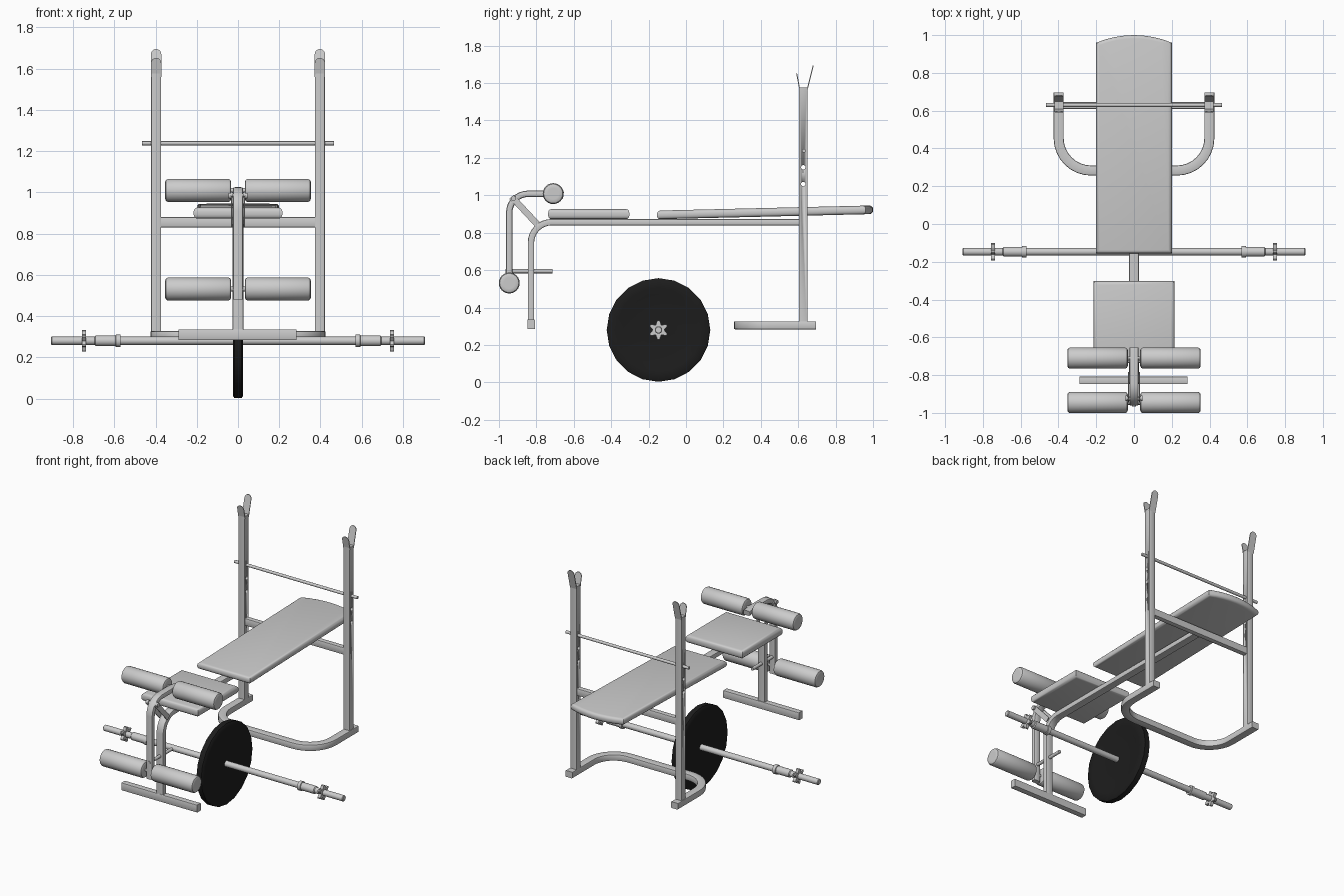
import bpy, bmesh
from math import sin, cos, pi
from mathutils import Vector as V

if "Cube" in bpy.data.objects:
    bpy.data.objects.remove(bpy.data.objects["Cube"])


def finish(name, bm, color=None):
    bmesh.ops.recalc_face_normals(bm, faces=bm.faces)
    me = bpy.data.meshes.new(name)
    bm.to_mesh(me)
    bm.free()
    ob = bpy.data.objects.new(name, me)
    bpy.context.collection.objects.link(ob)
    bpy.ops.object.select_all(action='DESELECT')
    bpy.context.view_layer.objects.active = ob
    ob.select_set(True)
    bpy.ops.object.shade_smooth_by_angle(angle=0.6)
    if color:
        mat = bpy.data.materials.new(name)
        mat.diffuse_color = color
        mat.use_nodes = True
        mat.node_tree.nodes["Principled BSDF"].inputs["Base Color"].default_value = mat.diffuse_color
        me.materials.append(mat)
    return ob


def lathe(name, prof, origin, axis='X', n=16, color=None):
    # prof: (position along axis, radius); ends are capped
    bm = bmesh.new()
    rings = []
    for t, r in prof:
        ring = []
        for i in range(n):
            a = 2 * pi * i / n
            u, w = r * cos(a), r * sin(a)
            ring.append(bm.verts.new(V(origin) + (V((t, u, w)) if axis == 'X' else V((u, t, w)))))
        rings.append(ring)
    for a, b in zip(rings, rings[1:]):
        for i in range(n):
            bm.faces.new((a[i], a[(i + 1) % n], b[(i + 1) % n], b[i]))
    bm.faces.new(rings[0])
    bm.faces.new(rings[-1])
    return finish(name, bm, color)


def tube(name, pts, side, w, h, bev=0.006):
    # rectangular tube: w along the side axis, h in the plane of the path
    bm = bmesh.new()
    pts, side = [V(p) for p in pts], V(side)
    rings = []
    for i, p in enumerate(pts):
        d1 = (p - pts[i - 1]).normalized() if i else (pts[1] - p).normalized()
        d2 = (pts[i + 1] - p).normalized() if i < len(pts) - 1 else d1
        nrm = (d1 + d2).normalized().cross(side)
        k = h / 2 / max(0.5, (d1 + d2).length / 2)
        rings.append([bm.verts.new(p + side * (w / 2 * a) + nrm * (k * b))
                      for a, b in ((-1, -1), (1, -1), (1, 1), (-1, 1))])
    longs = []
    for a, b in zip(rings, rings[1:]):
        for i in range(4):
            bm.faces.new((a[i], a[(i + 1) % 4], b[(i + 1) % 4], b[i]))
            longs.append(bm.edges.get((a[i], b[i])))
    bm.faces.new(rings[0])
    bm.faces.new(rings[-1])
    if bev:
        bmesh.ops.bevel(bm, geom=longs, offset=bev, segments=2, profile=0.5, affect='EDGES')
    return finish(name, bm)


def arc(cx, cy, r, a0, a1, n=8):
    return [(cx + r * cos(a0 + (a1 - a0) * i / n), cy + r * sin(a0 + (a1 - a0) * i / n)) for i in range(n + 1)]


def prism(name, outline, z0, z1, bev, slope=0):
    # padded cushion with rounded rims, optionally inclined along y
    bm = bmesh.new()
    f = bm.faces.new([bm.verts.new((x, y, z0)) for x, y in outline])
    top = [v for v in bmesh.ops.extrude_face_region(bm, geom=[f])['geom'] if isinstance(v, bmesh.types.BMVert)]
    for v in top:
        v.co.z = z1
    rim = [e for e in bm.edges if abs(e.verts[0].co.z - e.verts[1].co.z) < 1e-5]
    bmesh.ops.bevel(bm, geom=rim, offset=bev, segments=3, profile=0.5, affect='EDGES')
    y0 = min(p[1] for p in outline)
    for v in bm.verts:
        v.co.z += (v.co.y - y0) * slope
    return finish(name, bm)


X, Y, Z = (1, 0, 0), (0, 1, 0), (0, 0, 1)

# cushions
prism('seat_pad', [(-.215, -.737), (.215, -.737), (.215, -.303), (-.215, -.303)], .872, .927, .02)
back = [(.2 - .05 * i, 1.0 - .04 * ((.2 - .05 * i) / .2) ** 2) for i in range(9)]
prism('back_pad', [(-.2, -.155), (.2, -.155)] + back, .872, .918, .018, .024)

# main beam bending down into the front leg
bend = [(0, y, z) for y, z in arc(-.719, .746, .11, pi, pi / 2)]
tube('main_beam_and_front_leg', [(0, -.829, .31)] + bend + [(0, .61, .856)], X, .053, .034)
tube('front_foot', [(-.288, -.828, .31), (.284, -.828, .31)], Z, .052, .04, .004)
tube('rear_cross_beam', [(-.39, .627, .855), (.39, .627, .855)], Z, .05, .036)

# rear base, a U lying flat
left = arc(-.227, .455, .172, pi, 1.5 * pi)
right = arc(.227, .455, .172, 1.5 * pi, 2 * pi)
tube('rear_base', [(x, y, .305) for x, y in [(-.399, .695)] + left + right + [(.399, .695)]], Z, .043, .053)

# uprights with adjustment holes and fork catches
for s, side in ((-1, 'left'), (1, 'right')):
    cx = s * .397
    up = tube(side + '_upright', [(cx, .627, .31), (cx, .627, 1.577)], X, .048, .046, .005)
    for i, z in enumerate((1.06, 1.15)):
        cut = lathe(f'{side}_hole_cutter_{i}', [(-.06, .012), (.06, .012)], (cx, .627, z), n=12)
        cut.hide_render = True
        cut.hide_viewport = True
        m = up.modifiers.new('hole', 'BOOLEAN')
        m.object, m.solver = cut, 'EXACT'
    for part, ya, yb, zt in (('front', .605, .589, 1.652), ('back', .647, .678, 1.695)):
        bm = bmesh.new()
        pts = [(-.025, 1.56), (.025, 1.56)] + arc(0, zt - .025, .025, 0, pi, 10)
        f = bm.faces.new([bm.verts.new((cx + x, ya + (yb - ya) * (z - 1.57) / (zt - 1.57), z)) for x, z in pts])
        ext = bmesh.ops.extrude_face_region(bm, geom=[f])['geom']
        bmesh.ops.translate(bm, vec=(0, .005, 0), verts=[v for v in ext if isinstance(v, bmesh.types.BMVert)])
        finish(f'{side}_fork_{part}', bm)
lathe('safety_bar', [(-.465, .01), (.465, .01)], (0, .63, 1.238))

# leg lever with bracket, pivot and weight peg
curve = [(0, y, z) for y, z in arc(-.845, .908, .1, pi, pi / 2)]
tube('leg_lever', [(0, -.945, .48)] + curve + [(0, -.72, 1.008), (0, -.655, 1.0)], X, .05, .034, .01)
for s, side in ((-1, 'left'), (1, 'right')):
    tube(side + '_pivot_bracket', [(s * .03, -.795, .845), (s * .03, -.932, .992)], X, .006, .034, 0)
lathe('pivot_bolt', [(-.045, .008), (-.045, .014), (-.034, .014), (-.034, .008),
                     (.034, .008), (.034, .014), (.045, .014), (.045, .008)], (0, -.922, .984), n=12)
lathe('weight_peg', [(-.965, .011), (-.715, .011)], (0, 0, .594), 'Y', 12)

# foam rollers on rods
foam = [(-.16, .03), (-.16, .042), (-.156, .051), (-.147, .056), (.147, .056), (.156, .051), (.16, .042), (.16, .03)]
for pos, y, z in (('upper', -.71, 1.009), ('lower', -.945, .531)):
    lathe(pos + '_roller_rod', [(-.2, .012), (.2, .012)], (0, y, z), n=12)
    for s, side in ((-1, 'left'), (1, 'right')):
        lathe(f'{pos}_{side}_roller', foam, (s * .193, y, z), n=24)

# barbell with collars and star nuts
BY, BZ = -.147, .28
lathe('barbell_bar', [(-.907, .016), (-.903, .02), (.903, .02), (.907, .016)], (0, BY, BZ))
for s, side in ((-1, 'left'), (1, 'right')):
    collar = [(.57, .02), (.57, .031), (.592, .031), (.594, .026), (.69, .026), (.695, .02)]
    lathe(side + '_collar', [(s * t, r) for t, r in collar], (0, BY, BZ), n=20)
    bm = bmesh.new()
    star = []
    for i in range(24):
        r = (.052, .049, .03, .049)[i % 4]
        a = pi / 2 + (i // 4) * pi / 3 + (0, .14, pi / 6, pi / 3 - .14)[i % 4]
        star.append(bm.verts.new((s * .736, BY + r * cos(a), BZ + r * sin(a))))
    ext = bmesh.ops.extrude_face_region(bm, geom=[bm.faces.new(star)])['geom']
    bmesh.ops.translate(bm, vec=(s * .02, 0, 0), verts=[v for v in ext if isinstance(v, bmesh.types.BMVert)])
    bm.faces.ensure_lookup_table()
    finish(side + '_star_nut', bm)

# weight plate
half = [(.014, .02), (.014, .09), (.016, .19), (.024, .225), (.024, .268), (.018, .277)]
lathe('weight_plate', [(-t, r) for t, r in half] + [(t, r) for t, r in reversed(half)],
      (0, BY, BZ), n=20, color=(.012, .012, .012, 1))
